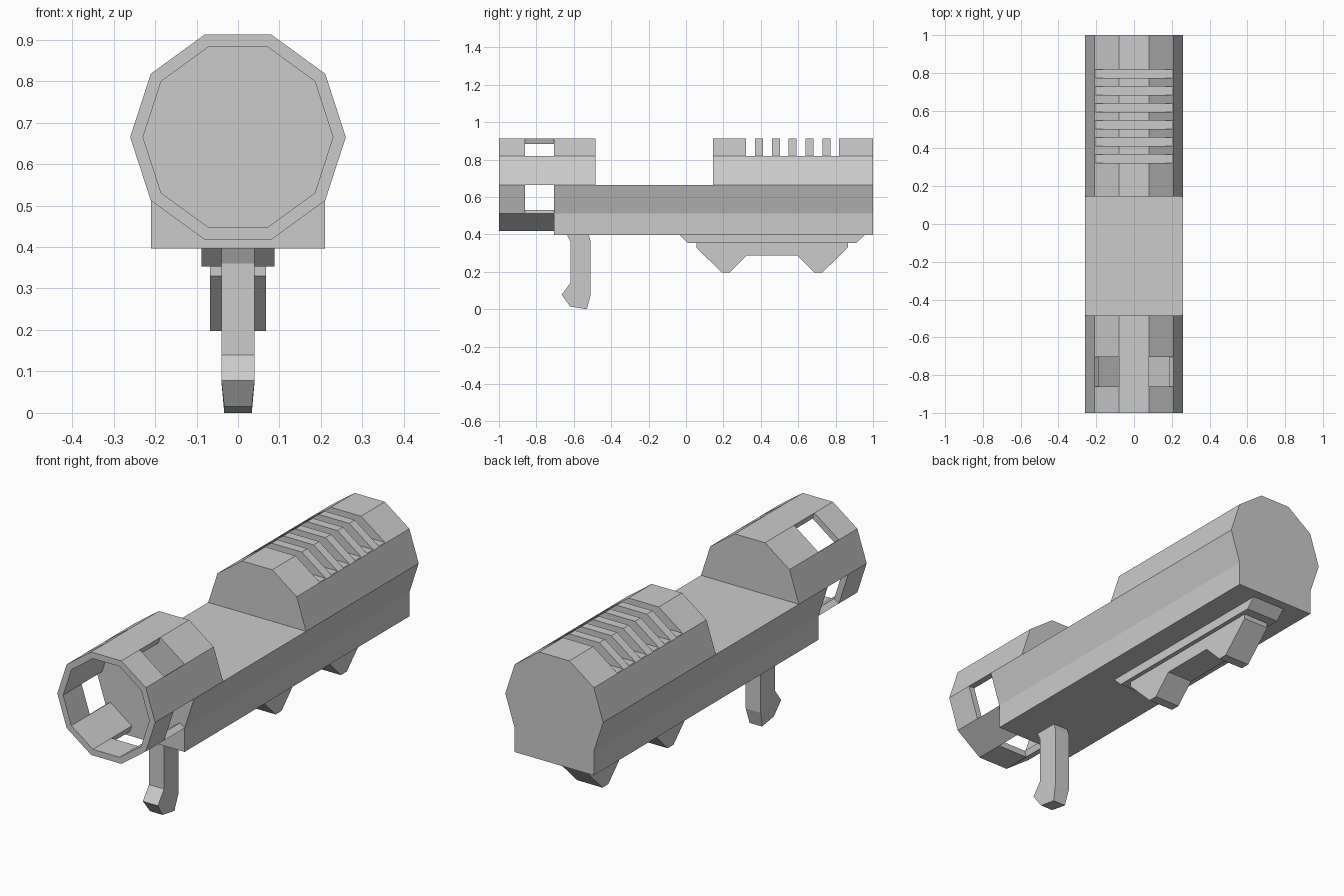
import bpy, bmesh
from math import sin, cos, radians

if "Cube" in bpy.data.objects:
    bpy.data.objects.remove(bpy.data.objects["Cube"])

CZ, R_OUT, R_IN = 0.665, 0.26, 0.229      # decagon centre height and radii
WALL_Y = -0.705                           # where the solid body starts


def finish(bm, name):
    bmesh.ops.recalc_face_normals(bm, faces=bm.faces)
    mesh = bpy.data.meshes.new(name)
    bm.to_mesh(mesh)
    bm.free()
    ob = bpy.data.objects.new(name, mesh)
    bpy.context.collection.objects.link(ob)
    return ob


def prism(name, profile, axis, lo, hi, taper=None):
    """Extrude a 2D profile along x (profile is y,z) or y (profile is x,z)."""
    bm = bmesh.new()
    loops = []
    for end in (lo, hi):
        loop = []
        for a, z in profile:
            d = end * (taper(z) if taper else 1)
            loop.append(bm.verts.new((d, a, z) if axis == 'x' else (a, d, z)))
        loops.append(loop)
        bm.faces.new(loop)
    n = len(profile)
    for i in range(n):
        j = (i + 1) % n
        bm.faces.new((loops[0][i], loops[0][j], loops[1][j], loops[1][i]))
    return finish(bm, name)


def ring_point(i, r):
    a = radians(36 * i)
    return r * cos(a), CZ + r * sin(a)


def cut(target, y0, y1, z0):
    """Remove everything above z0 between y0 and y1."""
    box = prism("cutter", [(y0, z0), (y1, z0), (y1, 1.2), (y0, 1.2)], 'x', -0.5, 0.5)
    box.hide_render = True
    mod = target.modifiers.new("cut", 'BOOLEAN')
    mod.operation = 'DIFFERENCE'
    mod.solver = 'EXACT'
    mod.object = box
    bpy.context.view_layer.objects.active = target
    bpy.ops.object.modifier_apply(modifier=mod.name)
    bpy.data.objects.remove(box)


# Main body: decagon with a square keel, notched and slotted on top
section = [ring_point(i, R_OUT) for i in range(7)]
section += [(-0.21, 0.397), (0.21, 0.397), ring_point(9, R_OUT)]
body = prism("body", section, 'y', WALL_Y, 1.0)
cut(body, -0.485, 0.145, CZ)
for k in range(6):
    y = 0.322 + 0.09 * k
    cut(body, y, y + 0.047, 0.82)

# Muzzle tube: hollow decagon with a window in every second side
bm = bmesh.new()
ys = (-1.0, -0.86, WALL_Y)
outer, inner = ([[bm.verts.new((p[0], y, p[1])) for p in
                  (ring_point(i, r) for i in range(10))] for y in ys]
                for r in (R_OUT, R_IN))
for i in range(10):
    j = (i + 1) % 10
    bm.faces.new((outer[0][i], outer[0][j], inner[0][j], inner[0][i]))
    for shell in (outer, inner):
        bm.faces.new((shell[0][i], shell[0][j], shell[1][j], shell[1][i]))
        if i % 2 == 0:
            bm.faces.new((shell[1][i], shell[1][j], shell[2][j], shell[2][i]))
    if i % 2:
        bm.faces.new((outer[1][i], outer[1][j], inner[1][j], inner[1][i]))
    else:
        bm.faces.new((outer[2][i], outer[2][j], inner[2][j], inner[2][i]))
    bm.faces.new((outer[1][i], outer[2][i], inner[2][i], inner[1][i]))
finish(bm, "muzzle_tube")

# Mounting plate and clamp underneath
prism("mount_plate", [(-0.035, 0.397), (0.01, 0.353), (0.91, 0.353), (0.955, 0.397)],
      'x', -0.088, 0.088)
prism("mount_clamp", [(0.055, 0.353), (0.055, 0.33), (0.19, 0.197), (0.235, 0.197),
                      (0.325, 0.287), (0.595, 0.287), (0.685, 0.197), (0.73, 0.197),
                      (0.865, 0.33), (0.865, 0.353)], 'x', -0.067, 0.067)

# Trigger lever with a narrowed tip
prism("lever", [(-0.637, 0.397), (-0.618, 0.36), (-0.618, 0.14), (-0.665, 0.078),
                (-0.62, 0.015), (-0.53, 0.0), (-0.51, 0.075), (-0.51, 0.365),
                (-0.52, 0.397)], 'x', -0.04, 0.04,
      taper=lambda z: 0.83 if z < 0.05 else 1.0)
